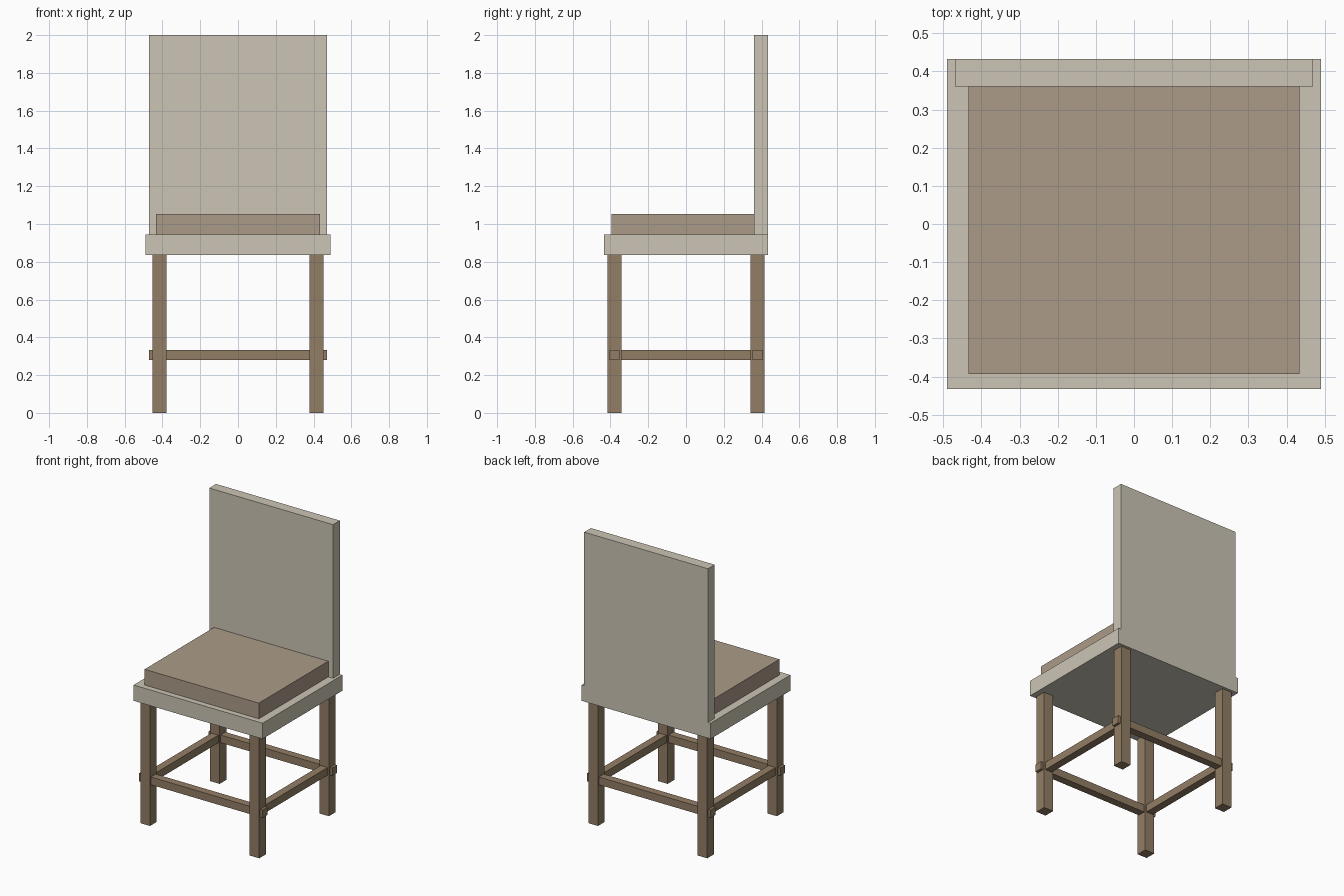
import bpy

if "Cube" in bpy.data.objects:
    bpy.data.objects.remove(bpy.data.objects["Cube"])


def material(name, rgb):
    m = bpy.data.materials.new(name)
    m.diffuse_color = (*rgb, 1)
    m.use_nodes = True
    m.node_tree.nodes["Principled BSDF"].inputs["Base Color"].default_value = m.diffuse_color
    return m


def box(name, x, y, z, mat):
    """Box from (min, max) ranges on each axis."""
    bpy.ops.mesh.primitive_cube_add(size=1, location=[sum(r) / 2 for r in (x, y, z)])
    ob = bpy.context.object
    ob.name = name
    ob.scale = [r[1] - r[0] for r in (x, y, z)]
    bpy.ops.object.transform_apply(location=False, rotation=False, scale=True)
    ob.data.materials.append(mat)


def around(c, width):
    return (c - width / 2, c + width / 2)


frame = material("pale_upholstery", (0.60, 0.56, 0.46))
fabric = material("cushion_fabric", (0.41, 0.33, 0.25))
wood = material("brown_wood", (0.29, 0.21, 0.13))

# Seat, cushion and backrest
box("seat", (-0.49, 0.49), (-0.433, 0.433), (0.837, 0.945), frame)
box("cushion", (-0.434, 0.434), (-0.394, 0.36), (0.945, 1.053), fabric)
box("backrest", (-0.47, 0.47), (0.36, 0.433), (0.945, 2.0), frame)

# Legs
LEG_X, LEG_Y, LEG_W = 0.415, 0.378, 0.073
for sx, side in ((-1, "left"), (1, "right")):
    for sy, end in ((-1, "front"), (1, "back")):
        box(f"{end}_{side}_leg", around(sx * LEG_X, LEG_W),
            around(sy * LEG_Y, LEG_W), (0, 0.837), wood)

# Stretchers: front and back ones poke out through the legs
RAIL_W, RAIL_Z = 0.053, (0.279, 0.332)
for s, end, side in ((-1, "front", "left"), (1, "back", "right")):
    box(f"{end}_stretcher", (-0.47, 0.47), around(s * LEG_Y, RAIL_W), RAIL_Z, wood)
    box(f"{side}_stretcher", around(s * LEG_X, RAIL_W), (-0.35, 0.35), RAIL_Z, wood)
